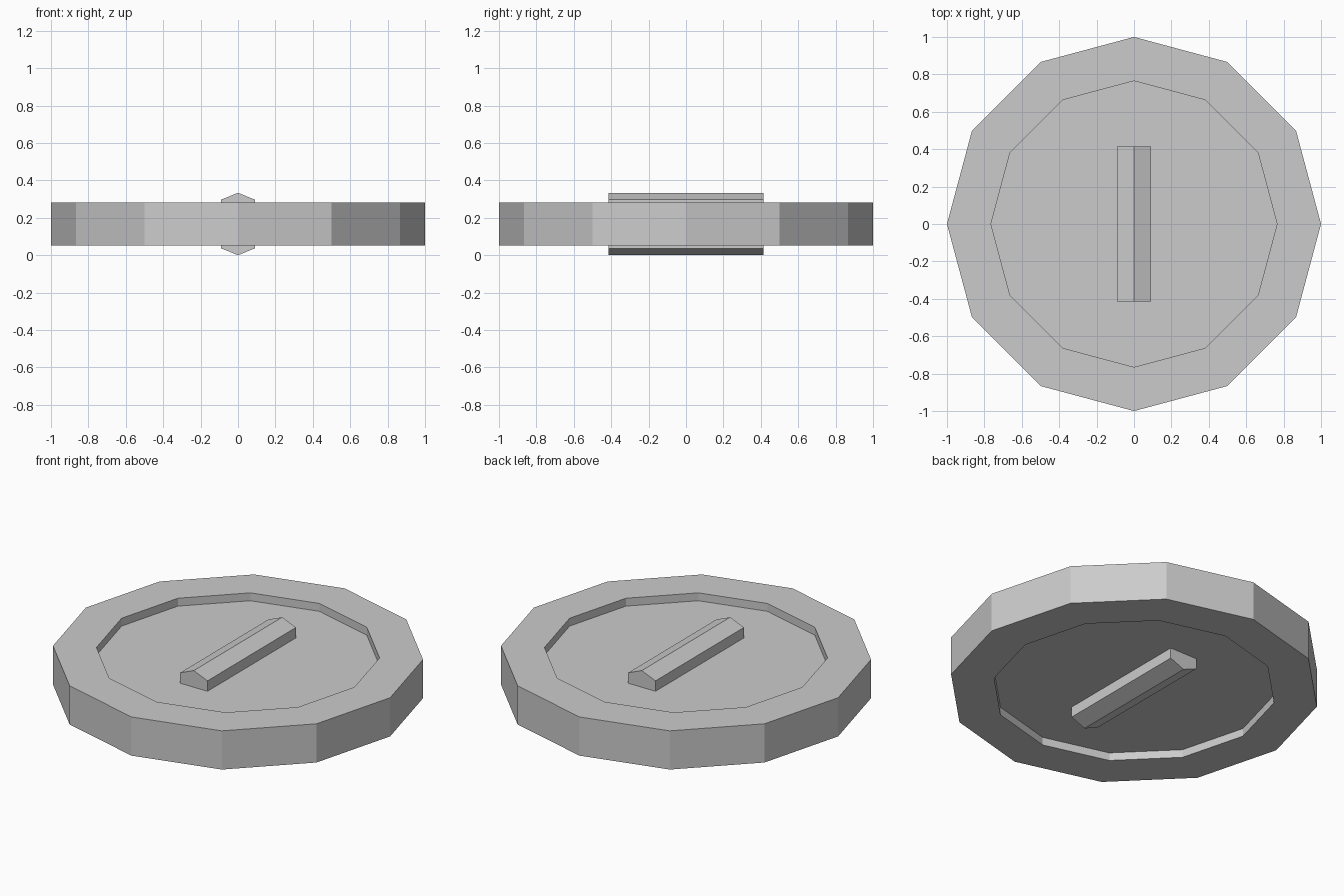
import bpy, bmesh, math

if "Cube" in bpy.data.objects:
    bpy.data.objects.remove(bpy.data.objects["Cube"])

MID = 0.167        # height of the mirror plane
SIDES = 12


def finish(name, bm):
    bmesh.ops.recalc_face_normals(bm, faces=bm.faces)
    mesh = bpy.data.meshes.new(name)
    bm.to_mesh(mesh)
    bm.free()
    ob = bpy.data.objects.new(name, mesh)
    ob.location.z = MID
    bpy.context.collection.objects.link(ob)
    return ob


# Coin disc: twelve-sided rings from the top floor, over the rim, to the bottom floor
bm = bmesh.new()
profile = [(0.765, 0.068), (0.765, 0.115), (1.0, 0.115),
           (1.0, -0.115), (0.765, -0.115), (0.765, -0.068)]
rings = []
for r, z in profile:
    angles = [2 * math.pi * i / SIDES for i in range(SIDES)]
    rings.append([bm.verts.new((r * math.cos(a), r * math.sin(a), z)) for a in angles])
for a, b in zip(rings, rings[1:]):
    for i in range(SIDES):
        j = (i + 1) % SIDES
        bm.faces.new((a[i], a[j], b[j], b[i]))
bm.faces.new(rings[0])
bm.faces.new(rings[-1])
finish("coin_disc", bm)

# Raised ridged bar on each face
bar_profile = [(-0.09, 0.068), (0.09, 0.068), (0.09, 0.13), (0, 0.167), (-0.09, 0.13)]
for name, side in (("top_bar", 1), ("bottom_bar", -1)):
    bm = bmesh.new()
    face = bm.faces.new([bm.verts.new((x, -0.415, z * side)) for x, z in bar_profile])
    ext = bmesh.ops.extrude_face_region(bm, geom=[face], use_keep_orig=True)
    moved = [v for v in ext["geom"] if isinstance(v, bmesh.types.BMVert)]
    bmesh.ops.translate(bm, verts=moved, vec=(0, 0.83, 0))
    finish(name, bm)
